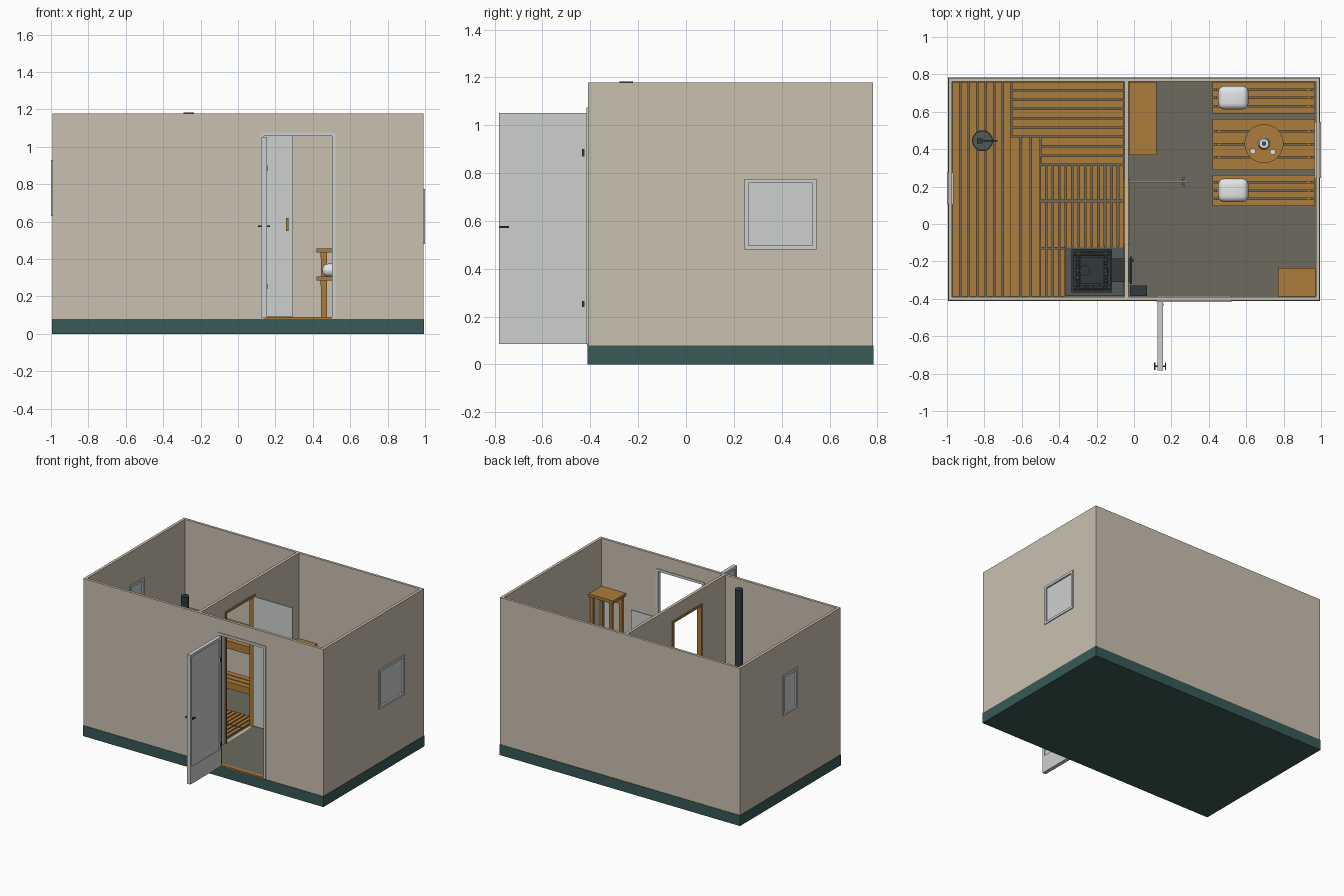
import bpy, bmesh, math, random
from mathutils import Matrix, Vector

random.seed(4)


def material(name, rgb):
    m = bpy.data.materials.new(name)
    lin = [(c / 255 / 12.92) if c < 11 else ((c / 255 + 0.055) / 1.055) ** 2.4 for c in rgb]
    m.diffuse_color = (*lin, 1)
    return m


WALL = material("beige wall", (202, 193, 176))
BASE = material("dark green", (56, 90, 86))
WOOD = material("wood", (172, 124, 60))
FLOOR = material("grey floor", (108, 106, 95))
TRIM = material("pale grey", (206, 208, 208))
IRON = material("dark iron", (48, 58, 60))
STONE = material("stone", (84, 88, 86))
WHITE = material("white", (228, 230, 232))


def finish(name, bm, mat, smooth=False):
    me = bpy.data.meshes.new(name)
    bm.to_mesh(me)
    bm.free()
    ob = bpy.data.objects.new(name, me)
    bpy.context.collection.objects.link(ob)
    me.materials.append(mat)
    if smooth:
        bpy.context.view_layer.objects.active = ob
        ob.select_set(True)
        bpy.ops.object.shade_smooth_by_angle(angle=math.radians(40))
        ob.select_set(False)
    return ob


def boxes(name, mat, *specs):
    """Each spec is x0, x1, y0, y1, z0, z1."""
    bm = bmesh.new()
    for a, b, c, d, e, f in specs:
        m = Matrix.Translation(((a + b) / 2, (c + d) / 2, (e + f) / 2))
        bmesh.ops.create_cube(bm, size=1, matrix=m @ Matrix.Diagonal((b - a, d - c, f - e, 1)))
    return finish(name, bm, mat)


def tube(name, mat, x, y, z0, z1, r0, r1=None, n=24):
    bm = bmesh.new()
    bmesh.ops.create_cone(bm, cap_ends=True, segments=n, radius1=r0, radius2=r1 or r0, depth=z1 - z0,
                          matrix=Matrix.Translation((x, y, (z0 + z1) / 2)))
    return finish(name, bm, mat, True)


def planks(x0, x1, y0, y1, z0, z1, n, along, gap=0.008):
    """Row of n boards running along x or y."""
    out = []
    lo, hi = (y0, y1) if along == "x" else (x0, x1)
    step = (hi - lo + gap) / n
    for i in range(n):
        a = lo + i * step
        b = a + step - gap
        out.append((x0, x1, a, b, z0, z1) if along == "x" else (a, b, y0, y1, z0, z1))
    return out


def legs(x0, x1, y0, y1, z0, z1, t=0.025):
    return [(x, x + t, y, y + t, z0, z1) for x in (x0, x1 - t) for y in (y0, y1 - t)]


def ring(x0, x1, a0, a1, z0, z1, w, axis="x", sill=True):
    """Rectangular frame; depth x0..x1 is along the given axis."""
    parts = [(a0, a0 + w, z0, z1), (a1 - w, a1, z0, z1), (a0 + w, a1 - w, z1 - w, z1)]
    if sill:
        parts.append((a0 + w, a1 - w, z0, z0 + w))
    return [(x0, x1, a, b, c, d) if axis == "x" else (a, b, x0, x1, c, d) for a, b, c, d in parts]


# Foundation and floor
boxes("foundation", BASE, (-0.995, 0.995, -0.412, 0.783, 0, 0.078))
boxes("floor", FLOOR, (-0.98, 0.98, -0.4, 0.77, 0.07, 0.086))

# Walls: one block with rooms, doorways and windows cut out
walls = boxes("walls", WALL, (-0.993, 0.993, -0.41, 0.781, 0.079, 1.178))
cuts = [("left_room", (-0.972, -0.052, -0.39, 0.762, 0, 1.3)),
        ("right_room", (-0.03, 0.972, -0.39, 0.762, 0, 1.3)),
        ("front_doorway", (0.135, 0.51, -0.5, -0.36, 0.086, 1.06)),
        ("inner_doorway", (-0.1, 0.0, -0.10, 0.225, 0.086, 1.06)),
        ("right_window", (0.9, 1.1, 0.26, 0.53, 0.495, 0.76)),
        ("left_window", (-1.1, -0.9, 0.12, 0.26, 0.645, 0.915))]
for name, spec in cuts:
    cutter = boxes(name + "_cutter", WALL, spec)
    cutter.hide_render = True
    cutter.hide_viewport = True
    mod = walls.modifiers.new(name, "BOOLEAN")
    mod.operation, mod.solver, mod.object = "DIFFERENCE", "EXACT", cutter

# Windows
for name, s, y0, y1, z0, z1 in (("right", 1, 0.245, 0.545, 0.48, 0.775), ("left", -1, 0.105, 0.275, 0.63, 0.93)):
    xs = sorted((s * 0.965, s * 1.0))
    boxes(name + "_window_frame", TRIM, *ring(*xs, y0, y1, z0, z1, 0.017))
    xs = sorted((s * 0.98, s * 0.988))
    boxes(name + "_window_glass", TRIM, (*xs, y0 + 0.01, y1 - 0.01, z0 + 0.01, z1 - 0.01))

# Front door, swung open, and its frame
boxes("front_door_frame", TRIM, *ring(-0.417, -0.385, 0.12, 0.52, 0.086, 1.075, 0.018, "y", False))
boxes("front_door_sill", WOOD, (0.138, 0.502, -0.414, -0.386, 0.08, 0.09))
boxes("front_door", TRIM, (0.132, 0.148, -0.77, -0.42, 0.2, 1.04),
      *ring(0.126, 0.154, -0.782, -0.413, 0.21, 1.052, 0.02, "x", False),
      (0.126, 0.154, -0.782, -0.413, 0.085, 0.213))
boxes("front_door_handle", IRON, (0.112, 0.168, -0.765, -0.757, 0.571, 0.579),
      (0.108, 0.115, -0.78, -0.74, 0.571, 0.579), (0.165, 0.172, -0.78, -0.74, 0.571, 0.579))
boxes("front_door_hinges", IRON, (0.154, 0.159, -0.435, -0.425, 0.24, 0.265), (0.154, 0.159, -0.435, -0.425, 0.87, 0.9))

# Inner doorway frame and open glass door
boxes("inner_door_frame", WOOD, *ring(-0.06, -0.022, -0.112, 0.237, 0.086, 1.072, 0.016, "x", False))
boxes("inner_glass_door", TRIM, (-0.025, 0.295, 0.221, 0.229, 0.092, 1.06))
boxes("inner_door_handle", WOOD, (0.257, 0.271, 0.2, 0.212, 0.55, 0.62), (0.257, 0.271, 0.238, 0.25, 0.55, 0.62),
      (0.26, 0.268, 0.21, 0.24, 0.56, 0.57), (0.26, 0.268, 0.21, 0.24, 0.6, 0.61))

# Hot room: two-tier corner benches
boxes("upper_bench", WOOD, *planks(-0.97, -0.66, -0.388, 0.76, 0.505, 0.53, 7, "y"),
      *planks(-0.652, -0.055, 0.47, 0.76, 0.505, 0.53, 6, "x"))
boxes("lower_bench", WOOD, *planks(-0.66, -0.502, -0.388, 0.465, 0.285, 0.31, 3, "y"),
      *planks(-0.496, -0.055, 0.32, 0.462, 0.285, 0.31, 3, "x"))
boxes("bench_supports", WOOD, *legs(-0.965, -0.665, -0.38, 0.755, 0.086, 0.505),
      *legs(-0.65, -0.06, 0.475, 0.755, 0.086, 0.505), *legs(-0.65, -0.51, -0.38, 0.32, 0.086, 0.285),
      *legs(-0.5, -0.06, 0.327, 0.36, 0.086, 0.285),
      (-0.69, -0.665, -0.36, 0.74, 0.47, 0.505), (-0.65, -0.06, 0.475, 0.5, 0.47, 0.505),
      (-0.53, -0.51, -0.36, 0.32, 0.255, 0.285), (-0.5, -0.06, 0.327, 0.347, 0.255, 0.285))

# Slatted floor grates in three sections
for i, (y0, y1) in enumerate(((0.127, 0.312), (-0.126, 0.118), (-0.388, -0.134))):
    x1 = -0.055 if i < 2 else -0.37
    boxes(f"floor_grate_{i + 1}", WOOD, *planks(-0.5, x1, y0, y1, 0.096, 0.108, 13 if i < 2 else 4, "y", 0.009))

# Water bucket with ladle
tube("bucket", IRON, -0.81, 0.445, 0.53, 0.61, 0.047, 0.056)
tube("bucket_water", STONE, -0.81, 0.445, 0.605, 0.612, 0.048)
boxes("ladle", IRON, (-0.83, -0.73, 0.44, 0.448, 0.615, 0.622), (-0.84, -0.81, 0.43, 0.458, 0.612, 0.622))

# Stove with stones, chimney and fire tunnel
boxes("stove_plate", STONE, (-0.365, -0.055, -0.385, -0.12, 0.086, 0.1))
boxes("stove", IRON, (-0.325, -0.125, -0.36, -0.14, 0.12, 0.44),
      *[(x, x1, y, y1, 0.44, 0.48) for x, x1, y, y1 in
        ((-0.333, -0.321, -0.365, -0.135), (-0.129, -0.117, -0.365, -0.135),
         (-0.321, -0.129, -0.365, -0.353), (-0.321, -0.129, -0.147, -0.135))],
      *legs(-0.325, -0.125, -0.36, -0.14, 0.1, 0.12), (-0.29, -0.16, -0.32, -0.18, 0.44, 0.475))
boxes("fire_tunnel", IRON, (-0.13, -0.022, -0.31, -0.185, 0.15, 0.31), (-0.022, -0.012, -0.32, -0.175, 0.14, 0.32),
      (-0.012, 0.0, -0.2, -0.19, 0.2, 0.25))
tube("chimney", IRON, -0.263, -0.25, 0.44, 1.183, 0.028)
bm = bmesh.new()
for i in range(44):
    u = -0.095 + 0.19 * (i % 11) / 10
    side = i // 11
    x, y = ((u, -0.09), (u, 0.09), (-0.082, u), (0.082, u))[side]
    m = Matrix.Translation((-0.225 + x * 0.92, -0.25 + y, 0.465 + random.uniform(0, 0.015)))
    m = m @ Matrix.Rotation(random.uniform(0, 6), 4, Vector((1, 1, 0.5)))
    bmesh.ops.create_icosphere(bm, subdivisions=1, radius=random.uniform(0.011, 0.016), matrix=m)
finish("stove_stones", bm, STONE)

# Firewood holder
boxes("firewood_rack", IRON, *ring(-0.385, -0.33, -0.022, 0.07, 0.086, 0.2, 0.007, "y"))
boxes("firewood", WOOD, *planks(-0.012, 0.06, -0.38, -0.335, 0.096, 0.185, 3, "y"))

# Changing room: counter by the partition
boxes("counter", WOOD, (-0.028, 0.12, 0.37, 0.76, 0.515, 0.54), *legs(-0.025, 0.112, 0.378, 0.757, 0.086, 0.515))

# Table and two benches
for name, y0, y1, z, n in (("rear_bench", 0.59, 0.758, 0.305, 4), ("table", 0.29, 0.562, 0.455, 4),
                           ("near_bench", 0.095, 0.263, 0.305, 4)):
    boxes(name, WOOD, *planks(0.42, 0.968, y0, y1, z - 0.02, z, n, "x"),
          *legs(0.445, 0.945, y0 + 0.015, y1 - 0.015, 0.086, z - 0.02, 0.03),
          (0.44, 0.47, y0 + 0.01, y1 - 0.01, z - 0.05, z - 0.02),
          (0.92, 0.95, y0 + 0.01, y1 - 0.01, z - 0.05, z - 0.02))

# Pillows
for name, y in (("rear", 0.675), ("near", 0.18)):
    p = boxes(name + "_pillow", WHITE, (0.45, 0.612, y - 0.063, y + 0.063, 0.305, 0.375))
    bev = p.modifiers.new("soft", "BEVEL")
    bev.width, bev.segments = 0.033, 4
    p.data.polygons.foreach_set("use_smooth", [True] * 6)

# Round tray with teapot and cups
tube("tray", WOOD, 0.695, 0.43, 0.455, 0.467, 0.104, n=40)
tube("teapot", WHITE, 0.695, 0.43, 0.467, 0.51, 0.032, 0.025)
tube("teapot_lid", STONE, 0.695, 0.43, 0.51, 0.52, 0.012)
boxes("teapot_spout", WHITE, (0.69, 0.7, 0.455, 0.475, 0.49, 0.5))
for i, (x, y) in enumerate(((0.635, 0.39), (0.742, 0.385))):
    tube(f"cup_{i + 1}", WHITE, x, y, 0.467, 0.492, 0.012, 0.015, 16)

# Tall corner stand with a wall mirror beneath its top
boxes("corner_stand", WOOD, (0.77, 0.97, -0.388, -0.235, 0.8, 0.822),
      *legs(0.785, 0.965, -0.385, -0.245, 0.086, 0.8, 0.022),
      (0.785, 0.965, -0.385, -0.37, 0.74, 0.8))
boxes("mirror", TRIM, (0.865, 0.935, -0.37, -0.364, 0.53, 0.76))
